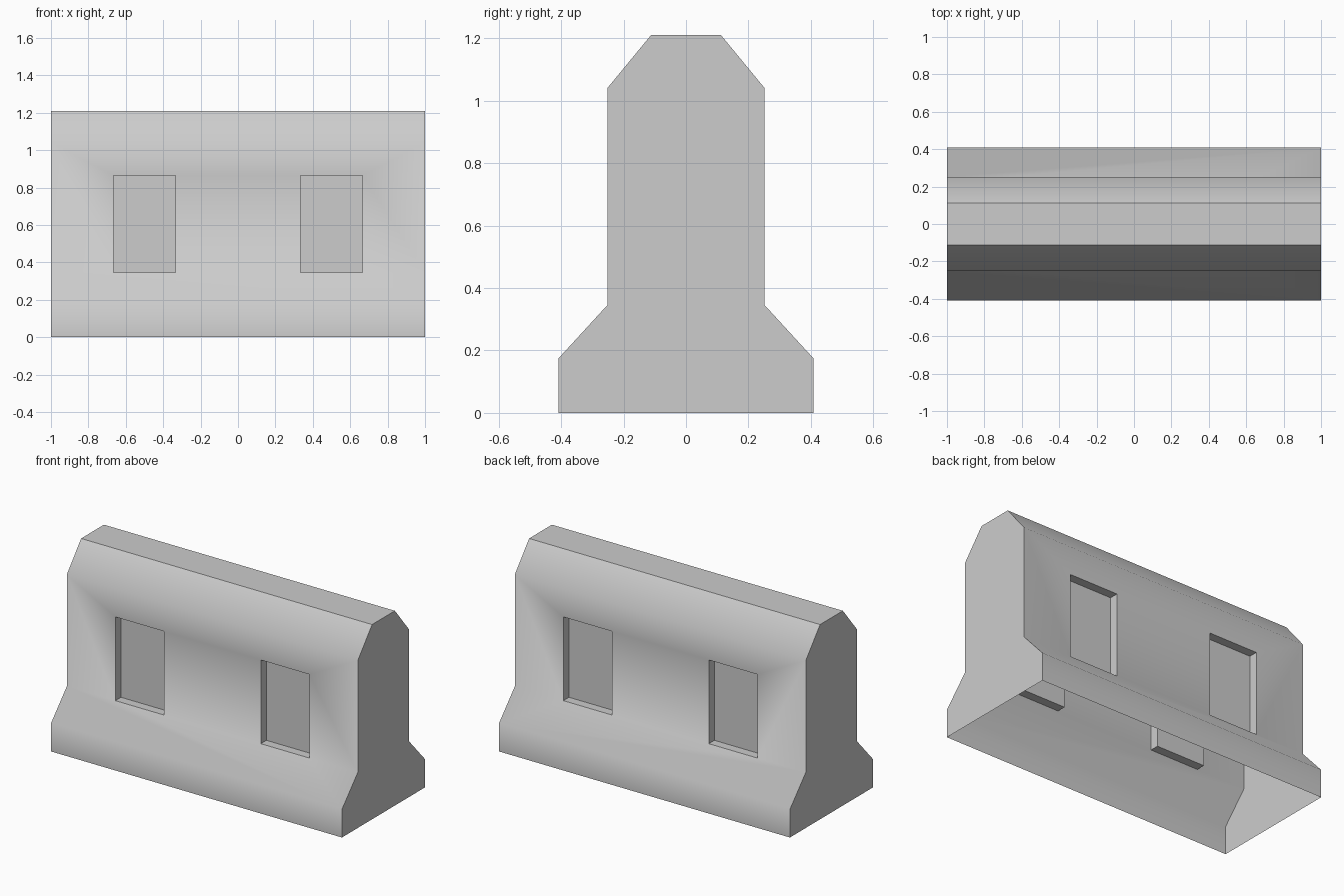
import bpy, bmesh, math
from mathutils import Vector

cube = bpy.data.objects.get("Cube")
if cube:
    bpy.data.objects.remove(cube, do_unlink=True)

# Concrete colour
concrete = bpy.data.materials.new("concrete_grey")
concrete.use_nodes = True
grey = (0.605, 0.605, 0.605, 1)
concrete.diffuse_color = grey
concrete.node_tree.nodes["Principled BSDF"].inputs["Base Color"].default_value = grey

# Half profile (depth, height), mirrored to the other side
WALL, SILL, LINTEL, DEPTH = 0.252, 0.345, 0.865, 0.055
half = [(0.408, 0), (0.408, 0.175), (WALL, SILL), (WALL, LINTEL),
        (WALL, 1.04), (0.112, 1.21)]
profile = half + [(-y, z) for y, z in reversed(half)]

# Sweep the profile along x as a hollow shell, open underneath
stations = [-1, -2 / 3, -1 / 3, 1 / 3, 2 / 3, 1]
bm = bmesh.new()
rings = [[bm.verts.new((x, y, z)) for y, z in profile] for x in stations]
for a, b in zip(rings, rings[1:]):
    for i in range(len(profile) - 1):
        bm.faces.new((a[i], a[i + 1], b[i + 1], b[i]))
bm.faces.new(rings[0])
bm.faces.new(rings[-1])
bmesh.ops.recalc_face_normals(bm, faces=bm.faces)

# Rectangular pockets on both long faces
def is_pocket(face):
    c = face.calc_center_median()
    return abs(face.normal.y) > 0.99 and SILL < c.z < LINTEL and abs(abs(c.x) - 0.5) < 0.1

pockets = [f for f in bm.faces if is_pocket(f)]
for face in bmesh.ops.extrude_discrete_faces(bm, faces=pockets)["faces"]:
    face.normal_update()
    inward = -math.copysign(DEPTH, face.calc_center_median().y)
    bmesh.ops.translate(bm, verts=face.verts, vec=Vector((0, inward, 0)))

# Merge the flat pieces around the pockets into single faces
bm.normal_update()
bmesh.ops.dissolve_limit(bm, angle_limit=math.radians(1), verts=bm.verts, edges=bm.edges)
bmesh.ops.recalc_face_normals(bm, faces=bm.faces)

mesh = bpy.data.meshes.new("barrier_block")
bm.to_mesh(mesh)
bm.free()
mesh.materials.append(concrete)
barrier = bpy.data.objects.new("barrier_block", mesh)
bpy.context.collection.objects.link(barrier)

# Smooth the shallow bends, keep the hard edges
bpy.ops.object.select_all(action="DESELECT")
barrier.select_set(True)
bpy.context.view_layer.objects.active = barrier
bpy.ops.object.shade_smooth_by_angle(angle=math.radians(46))
